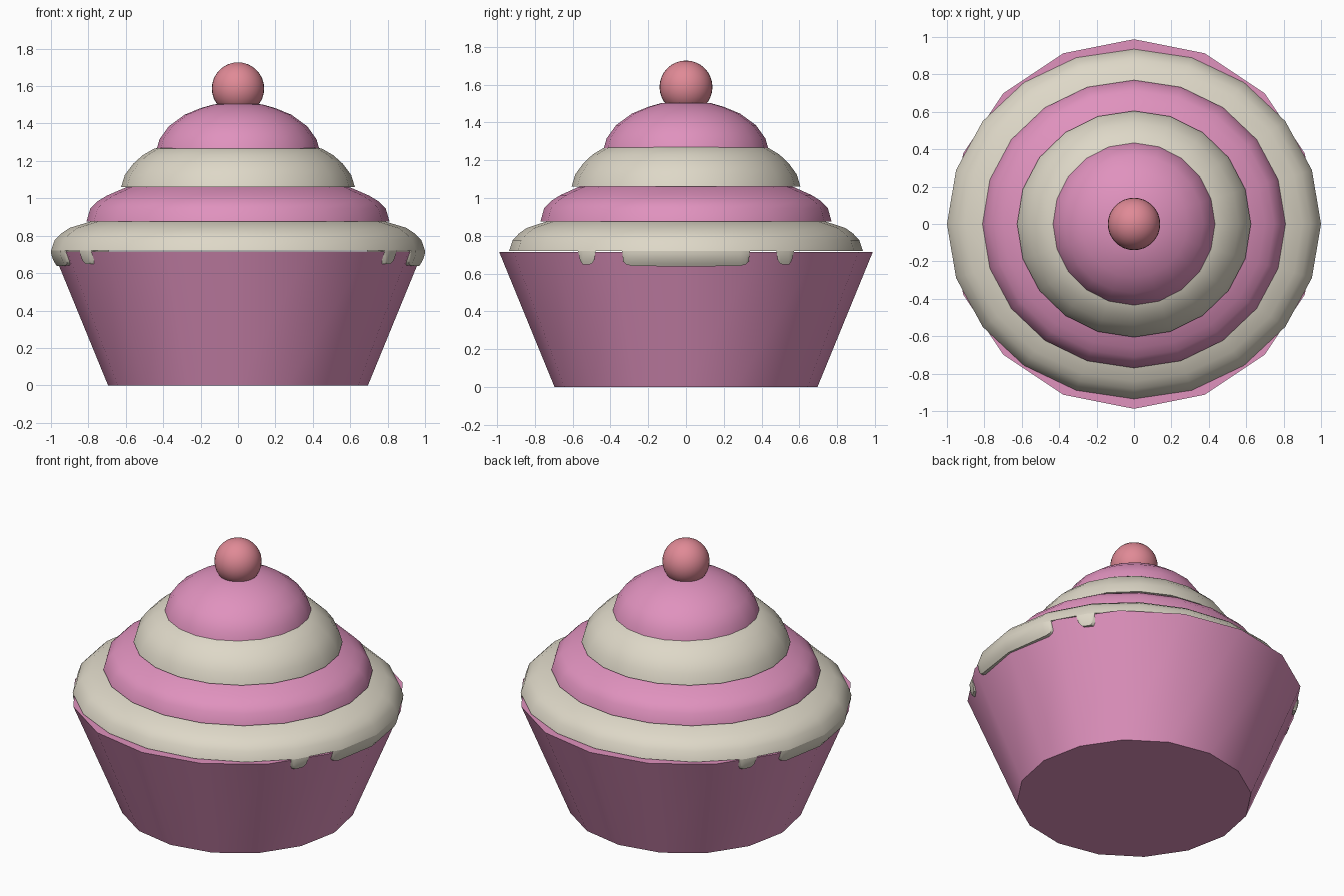
import bpy, bmesh, math

if "Cube" in bpy.data.objects:
    bpy.data.objects.remove(bpy.data.objects["Cube"])


def material(name, rgb):
    m = bpy.data.materials.new(name)
    m.diffuse_color = (*rgb, 1)
    m.use_nodes = True
    m.node_tree.nodes["Principled BSDF"].inputs["Base Color"].default_value = m.diffuse_color
    return m


PINK = material("pink", (0.745, 0.287, 0.515))
CREAM = material("cream", (0.730, 0.686, 0.575))
RED = material("cherry red", (0.745, 0.254, 0.305))


def finish(name, bm, mat, angle=45):
    bmesh.ops.recalc_face_normals(bm, faces=bm.faces[:])
    mesh = bpy.data.meshes.new(name)
    bm.to_mesh(mesh)
    bm.free()
    mesh.materials.append(mat)
    ob = bpy.data.objects.new(name, mesh)
    bpy.context.collection.objects.link(ob)
    bpy.ops.object.select_all(action='DESELECT')
    ob.select_set(True)
    bpy.context.view_layer.objects.active = ob
    bpy.ops.object.shade_smooth_by_angle(angle=math.radians(angle))
    return ob


def lathe(bm, profile, sides, y_scale=1.0):
    """Spin (radius, z) points into a closed solid with flat caps."""
    rings = []
    for r, z in profile:
        rings.append([bm.verts.new((r * math.cos(math.tau * i / sides),
                                    r * math.sin(math.tau * i / sides) * y_scale, z))
                      for i in range(sides)])
    for a, b in zip(rings, rings[1:]):
        for i in range(sides):
            j = (i + 1) % sides
            bm.faces.new((a[i], a[j], b[j], b[i]))
    bm.faces.new(rings[0][::-1])
    bm.faces.new(rings[-1])


SIDES = 20
RIM_Z = 0.72
RIM_Y = 0.935


def rim_x(y):
    """x of the icing rim outline at a given y."""
    y = abs(y)
    for k in range(SIDES // 4):
        a0, a1 = math.tau * k / SIDES, math.tau * (k + 1) / SIDES
        y0, y1 = RIM_Y * math.sin(a0), RIM_Y * math.sin(a1)
        if y0 <= y <= y1:
            t = (y - y0) / (y1 - y0)
            return math.cos(a0) + t * (math.cos(a1) - math.cos(a0))


def drip(bm, outline, side):
    """Icing hanging over the rim; outline is (y, depth) points."""
    columns = []
    for y, depth in outline:
        col = []
        for r in range(6):
            t = r / 5 * depth / 0.08
            col.append(bm.verts.new((side * rim_x(y) * (1 - 0.03 * t * t), y,
                                     RIM_Z - r / 5 * depth)))
        col.append(bm.verts.new((side * rim_x(y) * 0.88, y, RIM_Z - depth)))
        columns.append(col)
    for a, b in zip(columns, columns[1:]):
        for r in range(6):
            bm.faces.new((a[r], b[r], b[r + 1], a[r + 1]))


# Wrapper
bm = bmesh.new()
lathe(bm, [(0.695, 0), (0.988, 0.715)], 16)
finish("wrapper", bm, PINK)

# Lowest icing layer with drips on both sides
bm = bmesh.new()
lathe(bm, [(1.0, RIM_Z), (0.98, 0.777), (0.945, 0.812), (0.9, 0.842),
           (0.79, 0.875), (0.6, 0.91)], SIDES, RIM_Y)
small = [(0.478, 0), (0.486, 0.05), (0.5, 0.07), (0.545, 0.072), (0.56, 0.05), (0.572, 0)]
half = [(0, 0.083), (0.15, 0.081), (0.289, 0.079), (0.318, 0.07), (0.332, 0.055), (0.338, 0)]
wide = [(-y, d) for y, d in half[:0:-1]] + half
for side in (-1, 1):
    drip(bm, wide, side)
    drip(bm, small, side)
    drip(bm, [(-y, d) for y, d in small], side)
finish("icing_bottom", bm, CREAM)

# Upper icing layers
layers = [
    ("icing_lower_middle", PINK, 0.95,
     [(0.81, 0.876), (0.79, 0.945), (0.75, 0.985), (0.70, 1.015), (0.6, 1.058), (0.45, 1.09)]),
    ("icing_upper_middle", CREAM, 0.968,
     [(0.625, 1.06), (0.605, 1.125), (0.56, 1.185), (0.51, 1.23), (0.45, 1.265), (0.3, 1.3)]),
    ("icing_top", PINK, 1.0,
     [(0.436, 1.258), (0.42, 1.315), (0.37, 1.385), (0.285, 1.447), (0.2, 1.482),
      (0.13, 1.502), (0.04, 1.51)]),
]
for name, mat, y_scale, profile in layers:
    bm = bmesh.new()
    lathe(bm, profile, SIDES, y_scale)
    finish(name, bm, mat)

# Cherry
bm = bmesh.new()
bmesh.ops.create_uvsphere(bm, u_segments=32, v_segments=16, radius=0.14)
bmesh.ops.translate(bm, verts=bm.verts[:], vec=(0, 0, 1.587))
finish("cherry", bm, RED)
